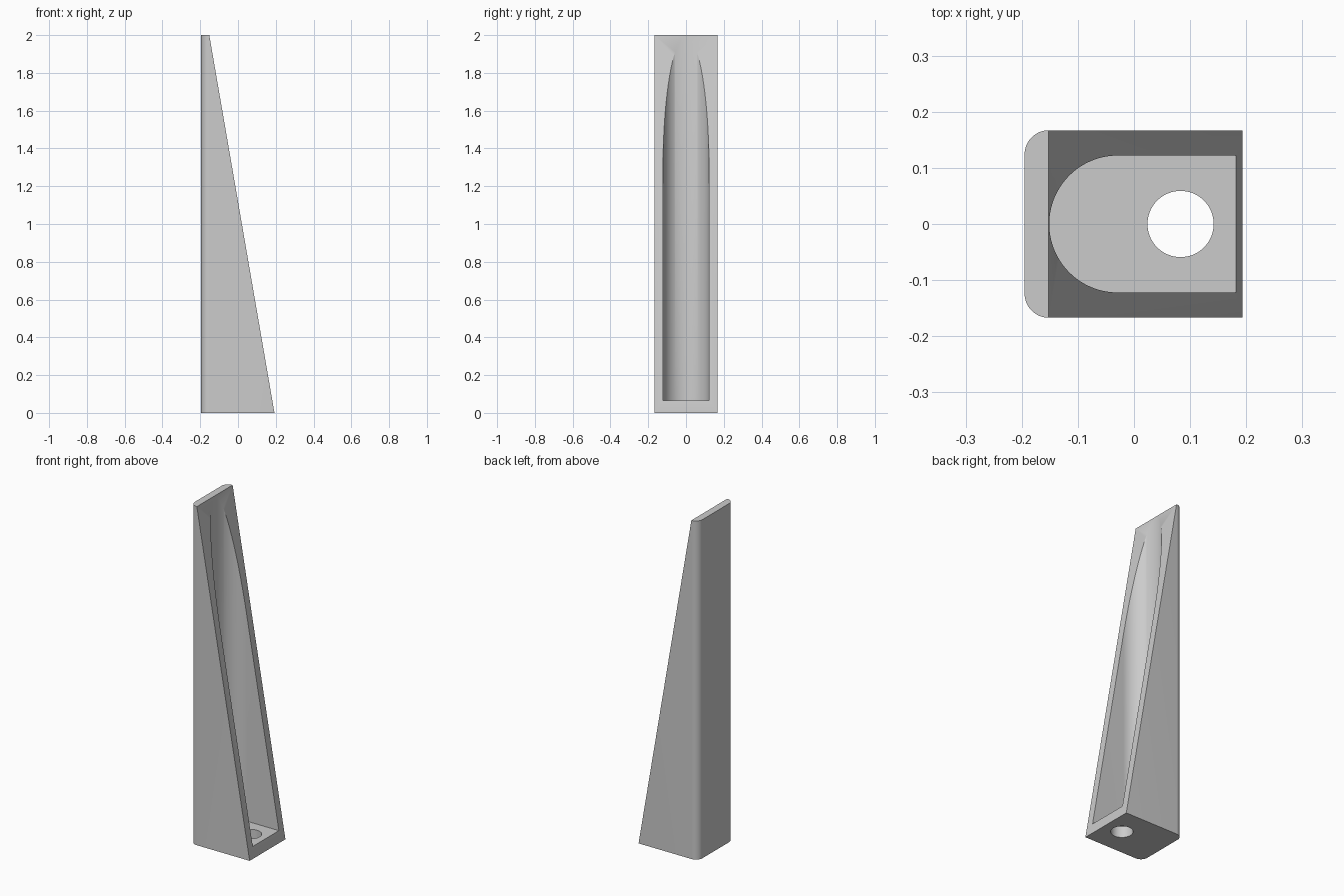
import bpy, bmesh, math

if "Cube" in bpy.data.objects:
    bpy.data.objects.remove(bpy.data.objects["Cube"])

grey = bpy.data.materials.new("plain grey")
grey.diffuse_color = (0.6, 0.6, 0.6, 1)
grey.use_nodes = True
grey.node_tree.nodes["Principled BSDF"].inputs["Base Color"].default_value = grey.diffuse_color


def arc(cx, cy, r, a0, a1, n):
    angles = [math.radians(a0 + (a1 - a0) * i / n) for i in range(n + 1)]
    return [(cx + r * math.cos(a), cy + r * math.sin(a)) for a in angles]


def prism(name, outline, z0, z1):
    """Extrude a plan outline upward from z0 to z1."""
    bm = bmesh.new()
    base = bm.faces.new([bm.verts.new((x, y, z0)) for x, y in outline])
    top = bmesh.ops.extrude_face_region(bm, geom=[base])["geom"]
    verts = [g for g in top if isinstance(g, bmesh.types.BMVert)]
    bmesh.ops.translate(bm, verts=verts, vec=(0, 0, z1 - z0))
    bmesh.ops.recalc_face_normals(bm, faces=bm.faces)
    mesh = bpy.data.meshes.new(name)
    bm.to_mesh(mesh)
    bm.free()
    mesh.materials.append(grey)
    obj = bpy.data.objects.new(name, mesh)
    bpy.context.collection.objects.link(obj)
    return obj


LEFT, RIGHT, HALF, R = -0.195, 0.193, 0.167, 0.043

# Body plan: square front corners, rounded back corners
body = prism("tapered_body",
             [(RIGHT, -HALF), (RIGHT, HALF)]
             + arc(LEFT + R, HALF - R, R, 90, 180, 16)
             + arc(LEFT + R, -HALF + R, R, 180, 270, 16), 0, 2)

# Cutters: round-backed channel, floor hole, and the long slope
channel = prism("channel_cutter",
                [(0.4, -0.122), (0.4, 0.122)] + arc(-0.029, 0, 0.122, 90, 270, 64),
                0.065, 2.2)
hole = prism("hole_cutter", arc(0.083, 0, 0.059, 0, 354.375, 63), -0.1, 0.2)
run = (RIGHT - (LEFT + R)) / 2
slope = prism("slope_cutter", [(RIGHT + 0.1 * run, -0.1), (1, -0.1), (1, 2.1),
                               (RIGHT - 2.1 * run, 2.1)], -0.5, 0.5)
slope.rotation_euler.x = math.radians(90)

# Slope first, then hollow the channel and drill the hole
for cutter in (slope, channel, hole):
    mod = body.modifiers.new(cutter.name, "BOOLEAN")
    mod.operation = "DIFFERENCE"
    mod.solver = "EXACT"
    mod.object = cutter
bpy.context.view_layer.objects.active = body
body.select_set(True)
for mod in list(body.modifiers):
    bpy.ops.object.modifier_apply(modifier=mod.name)
for cutter in (slope, channel, hole):
    bpy.data.objects.remove(cutter)

bpy.ops.object.shade_smooth_by_angle(angle=math.radians(30))
